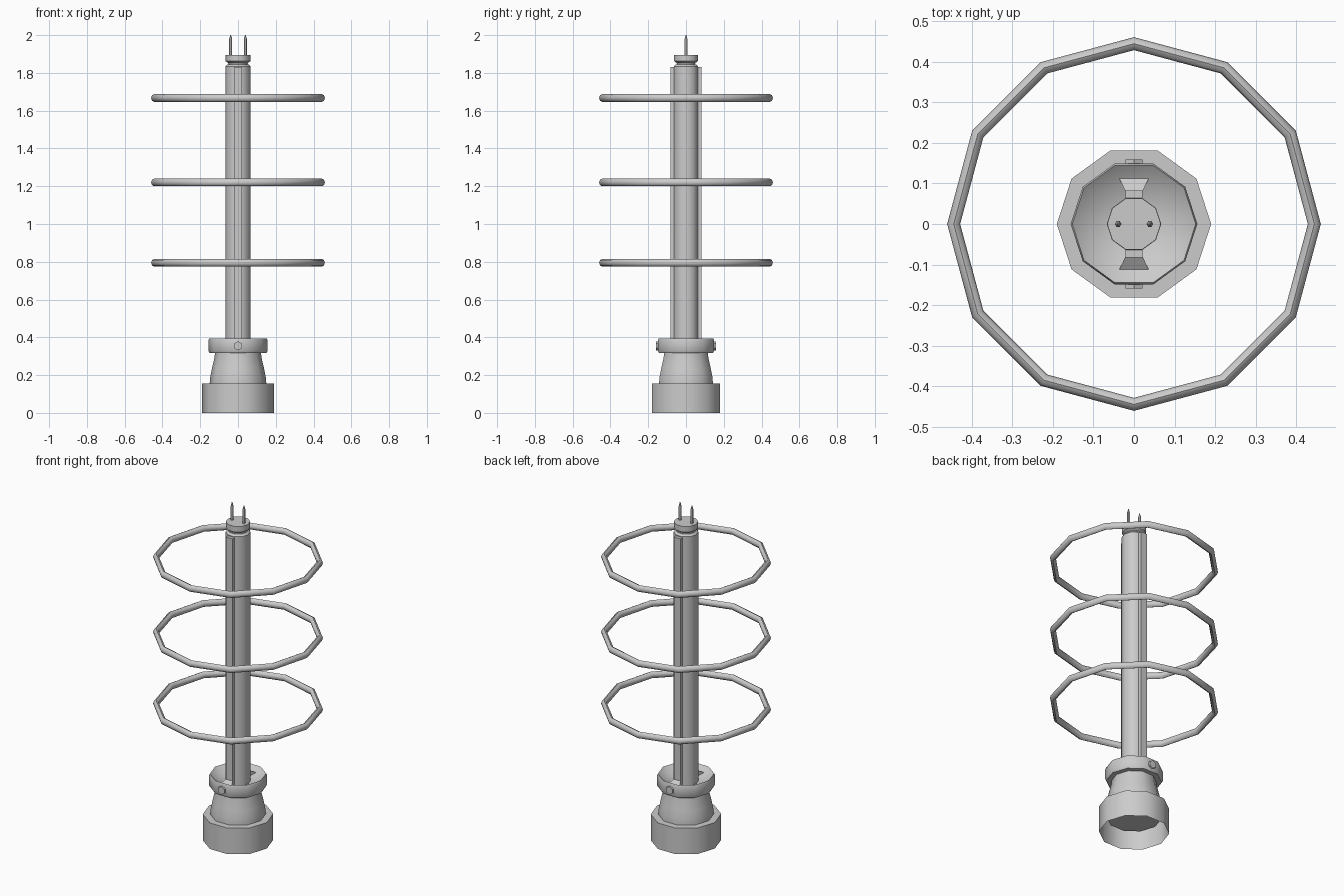
import bpy, math

if "Cube" in bpy.data.objects:
    bpy.data.objects.remove(bpy.data.objects["Cube"])


def make(name, verts, faces, angle=40):
    me = bpy.data.meshes.new(name)
    me.from_pydata(verts, [], faces)
    ob = bpy.data.objects.new(name, me)
    bpy.context.collection.objects.link(ob)
    bpy.ops.object.select_all(action='DESELECT')
    ob.select_set(True)
    bpy.context.view_layer.objects.active = ob
    bpy.ops.object.mode_set(mode='EDIT')
    bpy.ops.mesh.select_all(action='SELECT')
    bpy.ops.mesh.normals_make_consistent(inside=False)
    bpy.ops.object.mode_set(mode='OBJECT')
    bpy.ops.object.shade_smooth_by_angle(angle=math.radians(angle))
    return ob


def lathe(name, profile, n=10, closed=False, cap_start=False, cap_end=False, angle=40):
    """Turn (radius, z) points around z with n sides."""
    m = len(profile)
    verts = [(r * math.cos(2 * math.pi * i / n), r * math.sin(2 * math.pi * i / n), z)
             for r, z in profile for i in range(n)]
    faces = []
    for j in range(m if closed else m - 1):
        k = (j + 1) % m
        for i in range(n):
            h = (i + 1) % n
            faces.append((j * n + i, j * n + h, k * n + h, k * n + i))
    if cap_start:
        faces.append(tuple(reversed(range(n))))
    if cap_end:
        faces.append(tuple(range((m - 1) * n, m * n)))
    return make(name, verts, faces, angle)


# Base cup, open underneath
lathe("base_cup", [(0.19, 0), (0.19, 0.155), (0.14, 0.155)])

# Flared neck, its closed bottom sits inside the cup
lathe("neck", [(0.148, 0.09), (0.15, 0.155), (0.147, 0.19), (0.138, 0.235),
               (0.125, 0.29), (0.12, 0.33)], cap_start=True)

# Collar with a dished top
lathe("collar", [(0.115, 0.317), (0.15, 0.317), (0.156, 0.327), (0.156, 0.385),
                 (0.152, 0.395), (0.115, 0.365), (0.06, 0.35)])

# Central tube
lathe("tube", [(0.067, 0.33), (0.067, 1.835), (0.055, 1.845)], cap_start=True, cap_end=True)

# Raised strip and its flared foot, front and back
for side, s in (("front", -1), ("back", 1)):
    v = [(x, s * y, z) for z in (0.34, 1.83) for x, y in
         ((-0.021, 0.06), (0.021, 0.06), (0.021, 0.083), (-0.021, 0.083))]
    box = [(0, 1, 2, 3), (4, 5, 6, 7), (0, 1, 5, 4), (1, 2, 6, 5), (2, 3, 7, 6), (3, 0, 4, 7)]
    make(side + "_strip", v, box)
    v = [(x, s * y, z) for x, y, z in
         ((-0.021, 0.08, 0.33), (0.021, 0.08, 0.33), (0.036, 0.112, 0.33), (-0.036, 0.112, 0.33),
          (-0.021, 0.08, 0.39), (0.021, 0.08, 0.39), (0.036, 0.112, 0.37), (-0.036, 0.112, 0.37))]
    make(side + "_strip_foot", v, box)
    # Collar bolt
    bpy.ops.mesh.primitive_cylinder_add(vertices=6, radius=0.024, depth=0.03,
                                        location=(0, s * 0.144, 0.355),
                                        rotation=(math.pi / 2, 0, math.pi / 6 * 0))
    bpy.context.object.name = side + "_bolt"

# Top cap
lathe("top_cap", [(0.05, 1.84), (0.052, 1.853), (0.066, 1.862), (0.066, 1.896)],
      cap_start=True, cap_end=True)

# Two contact pins
for side, s in (("left", -1), ("right", 1)):
    pin = lathe(side + "_pin", [(0.008, 1.89), (0.008, 1.98), (0.002, 2.0)], n=6,
                cap_start=True, cap_end=True)
    pin.location.x = s * 0.039

# Three floating rings
for name, z in (("lower_ring", 0.795), ("middle_ring", 1.22), ("upper_ring", 1.667)):
    section = [(0.444 + 0.016 * math.cos(a * math.pi / 4), z + 0.02 * math.sin(a * math.pi / 4))
               for a in range(8)]
    lathe(name, section, n=12, closed=True, angle=50)
